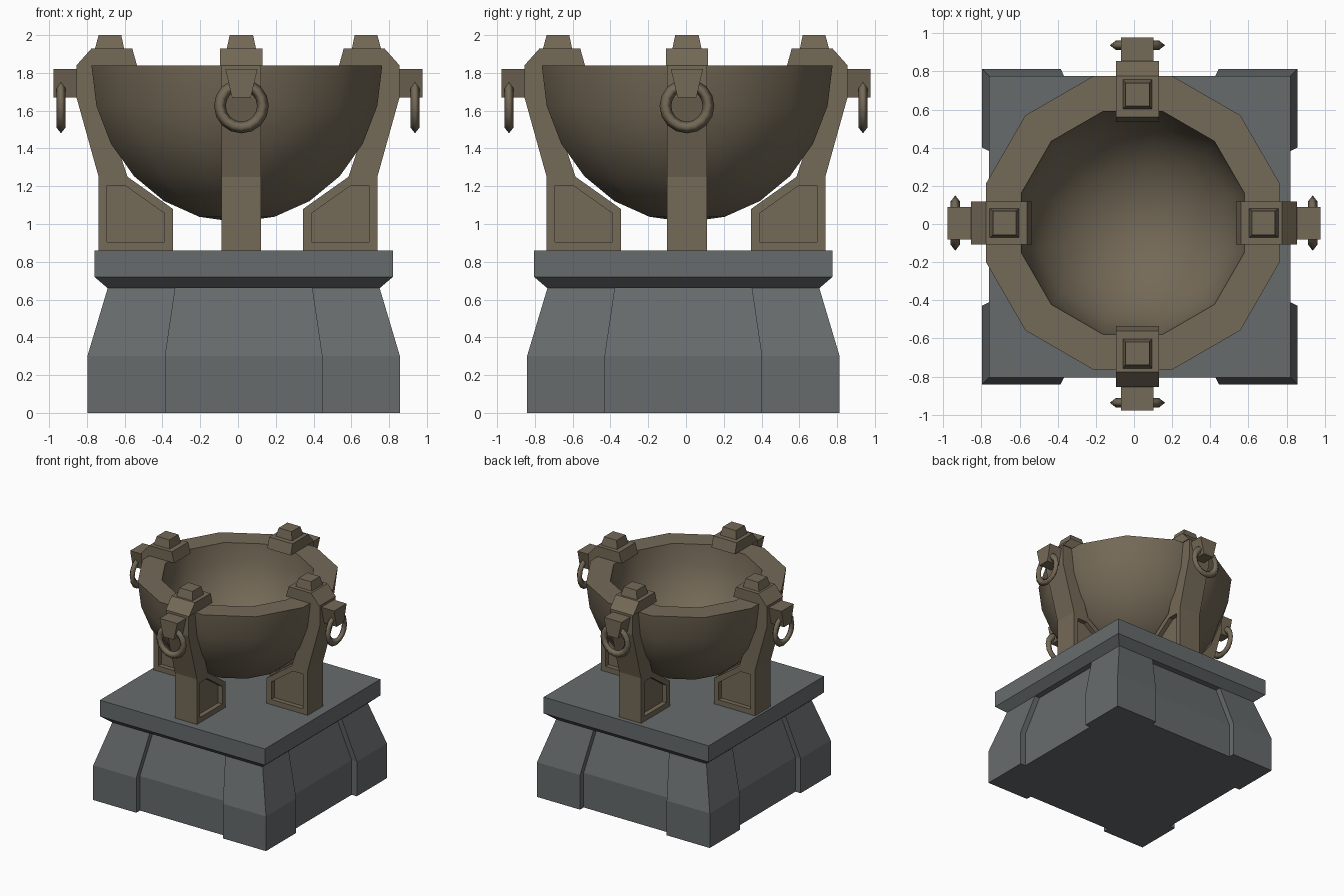
import bpy, bmesh, math
from mathutils import Matrix, Vector

if "Cube" in bpy.data.objects:
    bpy.data.objects.remove(bpy.data.objects["Cube"])


def material(name, rgb):
    m = bpy.data.materials.new(name)
    m.diffuse_color = (*rgb, 1)
    m.use_nodes = True
    m.node_tree.nodes["Principled BSDF"].inputs["Base Color"].default_value = m.diffuse_color
    return m


STONE = material("grey stone", (0.135, 0.148, 0.152))
BRONZE = material("dull bronze", (0.175, 0.142, 0.095))


def finish(bm, name, mat):
    bmesh.ops.recalc_face_normals(bm, faces=bm.faces)
    me = bpy.data.meshes.new(name)
    bm.to_mesh(me)
    bm.free()
    me.materials.append(mat)
    ob = bpy.data.objects.new(name, me)
    bpy.context.collection.objects.link(ob)
    return ob


def loft(bm, rings):
    """Skin between closed rings of points, capped at both ends."""
    vs = [[bm.verts.new(p) for p in r] for r in rings]
    n = len(vs[0])
    for a, b in zip(vs, vs[1:]):
        for i in range(n):
            j = (i + 1) % n
            bm.faces.new((a[i], a[j], b[j], b[i]))
    return bm.faces.new(vs[0]), bm.faces.new(vs[-1])


def rect(cx, hx, hy, z, cy=0):
    return [(cx + sx * hx, cy + sy * hy, z)
            for sx, sy in ((-1, -1), (1, -1), (1, 1), (-1, 1))]


def extrude_profile(bm, prof, half):
    """Radial (x, z) profile extruded along y."""
    return loft(bm, [[(x, y, z) for x, z in prof] for y in (-half, half)])


# --- stone pedestal: corner piers with recessed walls between
BX, BY = 0.030, -0.014


def pier_outline(h, p, z, d=0.05):
    pts = []
    side = [(-h, -h), (-p, -h), (-p, -h + d), (p, -h + d), (p, -h)]
    for k in range(4):
        rot = Matrix.Rotation(k * math.pi / 2, 3, 'Z')
        for x, y in side:
            v = rot @ Vector((x, y, z))
            pts.append((v.x + BX, v.y + BY, z))
    return pts


bm = bmesh.new()
loft(bm, [pier_outline(0.8275, 0.415, 0), pier_outline(0.8275, 0.415, 0.3),
          pier_outline(0.72, 0.362, 0.66)])
finish(bm, "pedestal_body", STONE)

# --- slab with a bevelled underside
bm = bmesh.new()
loft(bm, [rect(BX, h, h, z, BY) for h, z in ((0.72, 0.66), (0.79, 0.72), (0.79, 0.86))])
finish(bm, "pedestal_slab", STONE)

# --- thick twelve-sided bowl, lathed from outer and inner quarter arcs
RIM, N = 1.84, 12
arc = [math.radians(a) for a in range(0, 91, 15)]
prof = [(0.797 * math.sin(a), RIM - 0.83 * math.cos(a)) for a in arc]
prof += [(0.605 * math.sin(a), RIM - 0.63 * math.cos(a)) for a in reversed(arc)]
bm = bmesh.new()
prev = None
for r, z in prof:
    if r < 1e-5:
        ring = [bm.verts.new((-0.006, 0.006, z))] * N
    else:
        ring = [bm.verts.new((r * math.cos(t) - 0.006, r * math.sin(t) + 0.006, z))
                for t in (math.radians(15 + 360 / N * i) for i in range(N))]
    if prev:
        for i in range(N):
            j = (i + 1) % N
            quad = list(dict.fromkeys((prev[i], prev[j], ring[j], ring[i])))
            bm.faces.new(quad)
    prev = ring
bowl = finish(bm, "bowl", BRONZE)
bpy.context.view_layer.objects.active = bowl
bowl.select_set(True)
bpy.ops.object.shade_smooth_by_angle(angle=math.radians(40))
bowl.select_set(False)

# --- leg parts, modelled along +x and repeated around the bowl
FOOT = [(0.345, 0.86), (0.738, 0.86), (0.738, 1.25), (0.585, 1.25), (0.345, 1.08)]
ARM = [(0.585, 1.25), (0.738, 1.25), (0.855, 1.67), (0.855, 1.84), (0.71, 1.84),
       (0.70, 1.55), (0.635, 1.40)]
CAP = [(0.535, 1.84), (0.855, 1.84), (0.775, 1.93), (0.56, 1.93)]


def foot(bm):
    # recessed panels on both side faces
    sides = extrude_profile(bm, FOOT, 0.105)
    bmesh.ops.recalc_face_normals(bm, faces=bm.faces)
    for f in sides:
        inward = -0.04 if f.calc_center_median().y > 0 else 0.04
        bmesh.ops.inset_region(bm, faces=[f], thickness=0.045, use_even_offset=True)
        panel = bmesh.ops.extrude_face_region(bm, geom=[f])
        bmesh.ops.translate(bm, vec=(0, inward, 0),
                            verts=[v for v in panel['geom'] if isinstance(v, bmesh.types.BMVert)])
        if f.is_valid:
            bm.faces.remove(f)


def arm(bm):
    extrude_profile(bm, ARM, 0.105)


def cap(bm):
    extrude_profile(bm, CAP, 0.112)


def knob(bm):
    loft(bm, [rect(0.68, 0.078, 0.078, 1.925), rect(0.678, 0.06, 0.062, 2.0)])


def bracket(bm):
    loft(bm, [rect(0.91, 0.067, 0.05, 1.67), rect(0.91, 0.067, 0.085, 1.82)])


def ring(bm):
    # diamond-section ring hanging in the y-z plane
    major, minor, n, m = 0.114, 0.031, 16, 4
    grid = []
    for i in range(n):
        t = 2 * math.pi * i / n
        row = []
        for k in range(m):
            p = 2 * math.pi * k / m
            r = major + minor * math.cos(p)
            row.append(bm.verts.new((0.937 + 0.024 * math.sin(p),
                                     r * math.cos(t), 1.625 + r * math.sin(t))))
        grid.append(row)
    for i in range(n):
        for k in range(m):
            a, b, q = grid[i], grid[(i + 1) % n], (k + 1) % m
            bm.faces.new((a[k], b[k], b[q], a[q])).smooth = True


PARTS = {"leg_foot": foot, "leg_arm": arm, "leg_cap": cap, "cap_knob": knob,
         "ring_bracket": bracket, "hanging_ring": ring}
for k, side in enumerate(("right", "back", "left", "front")):
    offset = (0, 0.005, 0) if k % 2 == 0 else (0.018, 0, 0)
    mat = Matrix.Translation(offset) @ Matrix.Rotation(k * math.pi / 2, 4, 'Z')
    for name, build in PARTS.items():
        bm = bmesh.new()
        build(bm)
        bm.transform(mat)
        finish(bm, f"{side}_{name}", BRONZE)
